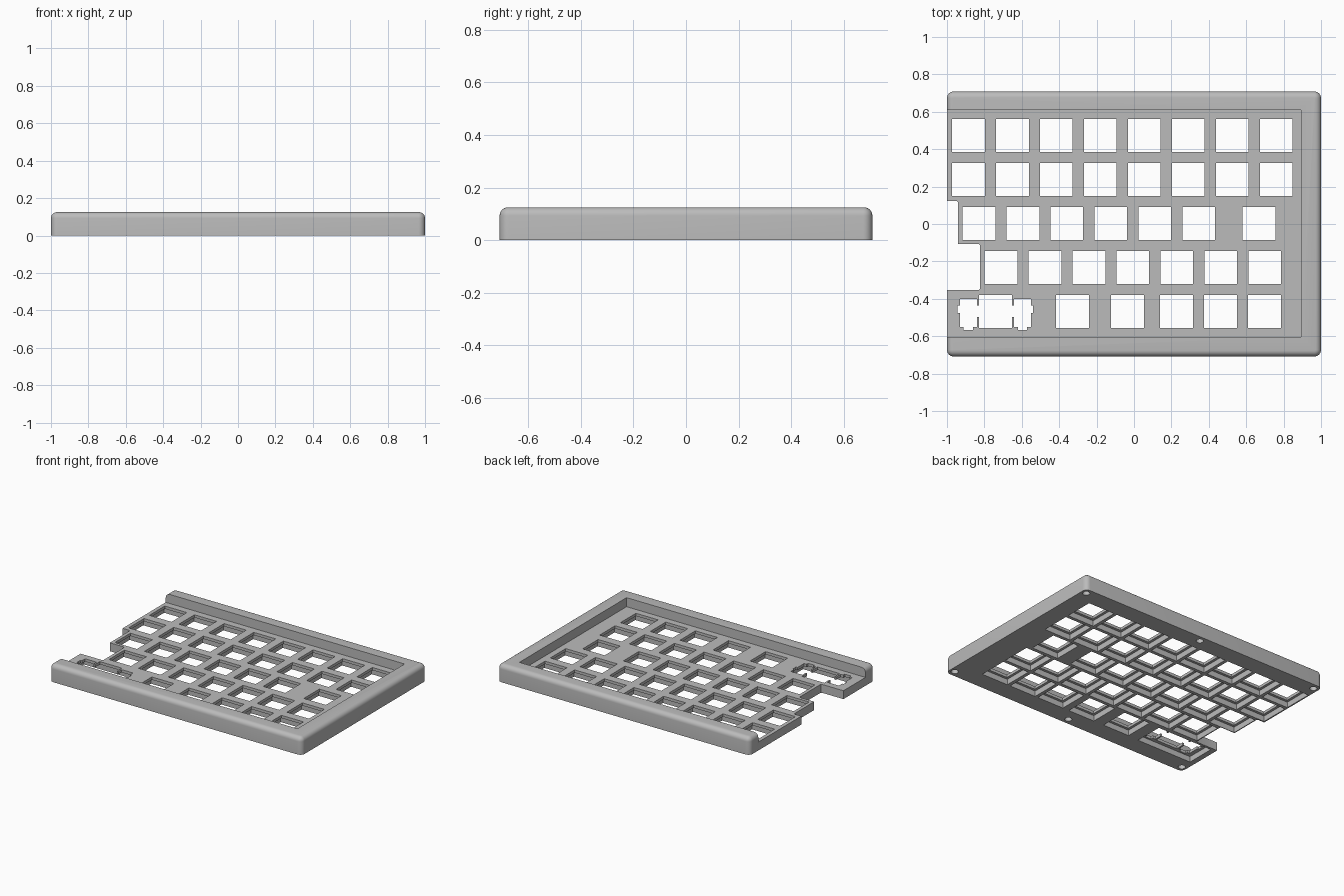
import bpy, bmesh, math
from mathutils import Matrix

cube = bpy.data.objects.get("Cube")
if cube:
    bpy.data.objects.remove(cube, do_unlink=True)

HEIGHT, PLATE, SKIN = 0.125, 0.06, 0.04
PITCH, HOLE, LIP = 0.235, 0.175, 0.018


def add_box(bm, x0, x1, y0, y1, z0, z1):
    size = Matrix.Diagonal((x1 - x0, y1 - y0, z1 - z0, 1))
    place = Matrix.Translation(((x0 + x1) / 2, (y0 + y1) / 2, (z0 + z1) / 2))
    return bmesh.ops.create_cube(bm, size=1, matrix=place @ size)["verts"]


def make_object(name, bm):
    mesh = bpy.data.meshes.new(name)
    bm.to_mesh(mesh)
    bm.free()
    obj = bpy.data.objects.new(name, mesh)
    bpy.context.collection.objects.link(obj)
    return obj


def cut(target, name, bm):
    """Subtract the boxes in bm from the target, then drop the cutter."""
    cutter = make_object(name, bm)
    cutter.hide_render = True
    mod = target.modifiers.new(name, "BOOLEAN")
    mod.operation, mod.solver, mod.object = "DIFFERENCE", "EXACT", cutter
    mod.use_self = True
    bpy.context.view_layer.objects.active = target
    bpy.ops.object.modifier_apply(modifier=name)
    bpy.data.objects.remove(cutter, do_unlink=True)


def upright(edge):
    a, b = edge.verts
    return abs(a.co.z - b.co.z) > 0.01


# Case block with rounded corners and a rounded top edge
bm = bmesh.new()
add_box(bm, -1, 1, -0.708, 0.708, 0, HEIGHT)
bmesh.ops.bevel(bm, geom=[e for e in bm.edges if upright(e)], offset=0.035,
                segments=6, profile=0.5, affect="EDGES")
top = [e for e in bm.edges if all(v.co.z > HEIGHT - 0.001 for v in e.verts)]
bmesh.ops.bevel(bm, geom=top, offset=0.032, segments=6, profile=0.5, affect="EDGES")
case = make_object("keyboard_case", bm)

# Sunken key plate, open at the -x end
bm = bmesh.new()
add_box(bm, -1.2, 0.893, -0.603, 0.61, PLATE, 0.3)
cut(case, "plate_pocket", bm)

# Stepped joint on the open end
for x, y0, y1 in ((-0.941, -0.12, 0.123), (-0.823, -0.353, -0.107)):
    bm = bmesh.new()
    add_box(bm, -1.2, x, y0, y1, -0.1, 0.3)
    corners = [e for e in bm.edges if upright(e) and e.verts[0].co.x > -1]
    bmesh.ops.bevel(bm, geom=corners, offset=0.01, segments=3, profile=0.5, affect="EDGES")
    cut(case, "joint_step", bm)

# Key positions, row by row
rows = {
    0.473: [-0.885 + PITCH * i for i in range(8)],
    0.238: [-0.885 + PITCH * i for i in range(8)],
    0.003: [-0.829 + PITCH * i for i in range(6)] + [0.668],
    -0.233: [-0.711 + PITCH * i for i in range(7)],
    -0.468: [-0.741, -0.329, -0.035, 0.227, 0.462, 0.698],
}
keys = [(x, y) for y, xs in rows.items() for x in xs]
wide_x, wide_y = -0.741, -0.468

# Clearance under the thin top skin
bm = bmesh.new()
r = HOLE / 2 + LIP
for x, y in keys:
    if (x, y) != (wide_x, wide_y):
        add_box(bm, x - r, x + r, y - r, y + r, -0.1, SKIN)
add_box(bm, wide_x - 0.22, wide_x + 0.22, -0.58, -0.37, -0.1, SKIN)
cut(case, "switch_clearance", bm)

# Switch openings
bm = bmesh.new()
r = HOLE / 2
for x, y in keys:
    add_box(bm, x - r, x + r, y - r, y + r, -0.1, 0.3)
cut(case, "switch_openings", bm)

# Stabiliser openings either side of the wide key: body, foot, ear, link
pieces = ((0.099, 0.19, -0.55, -0.40), (0.12, 0.17, -0.567, -0.54),
          (0.18, 0.202, -0.475, -0.437), (0.08, 0.11, -0.497, -0.437))
for piece in pieces:
    bm = bmesh.new()
    a, b, y0, y1 = piece
    for x0, x1 in ((a, b), (-b, -a)):
        add_box(bm, wide_x + x0, wide_x + x1, y0, y1, -0.1, 0.3)
    cut(case, "stabiliser_opening", bm)

# Blind screw holes in the underside
bm = bmesh.new()
for x in (-0.962, 0, 0.962):
    for y in (-0.664, 0.664):
        bmesh.ops.create_cone(bm, cap_ends=True, segments=24, radius1=0.024, radius2=0.024,
                              depth=0.1, matrix=Matrix.Translation((x, y, 0)))
cut(case, "screw_holes", bm)

# Single grey plastic
mat = bpy.data.materials.new("grey_plastic")
mat.use_nodes = True
grey = (0.5, 0.5, 0.5, 1)
mat.diffuse_color = grey
mat.node_tree.nodes["Principled BSDF"].inputs["Base Color"].default_value = grey
case.data.materials.clear()
case.data.materials.append(mat)

bpy.ops.object.select_all(action="DESELECT")
case.select_set(True)
bpy.context.view_layer.objects.active = case
bpy.ops.object.shade_smooth_by_angle(angle=math.radians(30))
